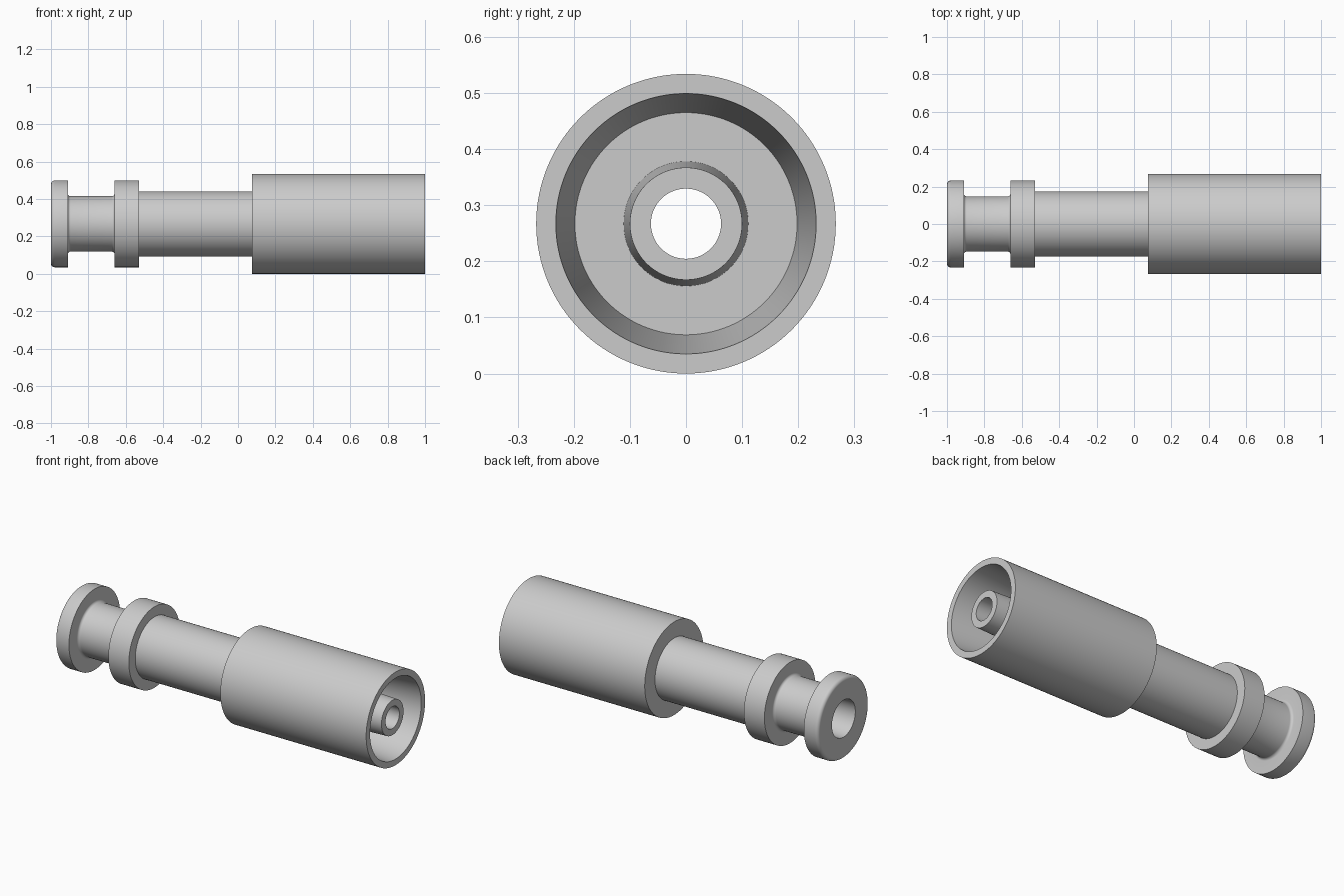
import bpy, bmesh, math

if "Cube" in bpy.data.objects:
    bpy.data.objects.remove(bpy.data.objects["Cube"])

SEGMENTS = 128
AXIS_Z = 0.267

grey = bpy.data.materials.new("light grey")
grey.diffuse_color = (0.6, 0.6, 0.6, 1)
grey.use_nodes = True
grey.node_tree.nodes["Principled BSDF"].inputs["Base Color"].default_value = grey.diffuse_color


def arc(cx, cr, radius, start, end, steps=6):
    """Points of a fillet in the (x, radius) plane, angles in degrees."""
    angles = [math.radians(start + (end - start) * i / steps) for i in range(steps + 1)]
    return [(cx + radius * math.cos(a), cr + radius * math.sin(a)) for a in angles]


def revolve(name, profile):
    """Turn a closed (x, radius) profile around the long axis."""
    bm = bmesh.new()
    rings = []
    for i in range(SEGMENTS):
        a = 2 * math.pi * i / SEGMENTS
        rings.append([bm.verts.new((x, r * math.sin(a), AXIS_Z + r * math.cos(a)))
                      for x, r in profile])
    n = len(profile)
    for i in range(SEGMENTS):
        a, b = rings[i], rings[(i + 1) % SEGMENTS]
        for j in range(n):
            k = (j + 1) % n
            bm.faces.new((a[j], a[k], b[k], b[j]))
    bmesh.ops.recalc_face_normals(bm, faces=bm.faces)
    mesh = bpy.data.meshes.new(name)
    bm.to_mesh(mesh)
    bm.free()
    mesh.materials.append(grey)
    obj = bpy.data.objects.new(name, mesh)
    bpy.context.collection.objects.link(obj)
    bpy.ops.object.select_all(action='DESELECT')
    obj.select_set(True)
    bpy.context.view_layer.objects.active = obj
    bpy.ops.object.shade_smooth_by_angle(angle=math.radians(30))
    return obj


FLANGE, NECK, STEM, BODY = 0.232, 0.148, 0.174, 0.267
F = 0.015  # fillet radius

profile = []
# End flange with rounded outer rim
profile += arc(-1 + 0.02, FLANGE - 0.02, 0.02, 180, 90)
profile += [(-0.91, FLANGE)]
# Neck, filleted into both flanges
profile += arc(-0.91 + F, NECK + F, F, 180, 270)
profile += arc(-0.66 - F, NECK + F, F, 270, 360)
# Middle flange, stem and sleeve
profile += [(-0.66, FLANGE), (-0.53, FLANGE), (-0.53, STEM),
            (0.075, STEM), (0.075, BODY), (1.0, BODY)]
# Tapered socket with the tapered nozzle inside
profile += [(1.0, 0.232), (0.61, 0.198), (0.61, 0.111), (0.98, 0.10)]
# Through bore, widening into a tapered socket at the flange end
profile += [(0.98, 0.0625), (-0.55, 0.0625), (-0.55, 0.095), (-1.0, 0.106)]

revolve("connector_body", profile)
